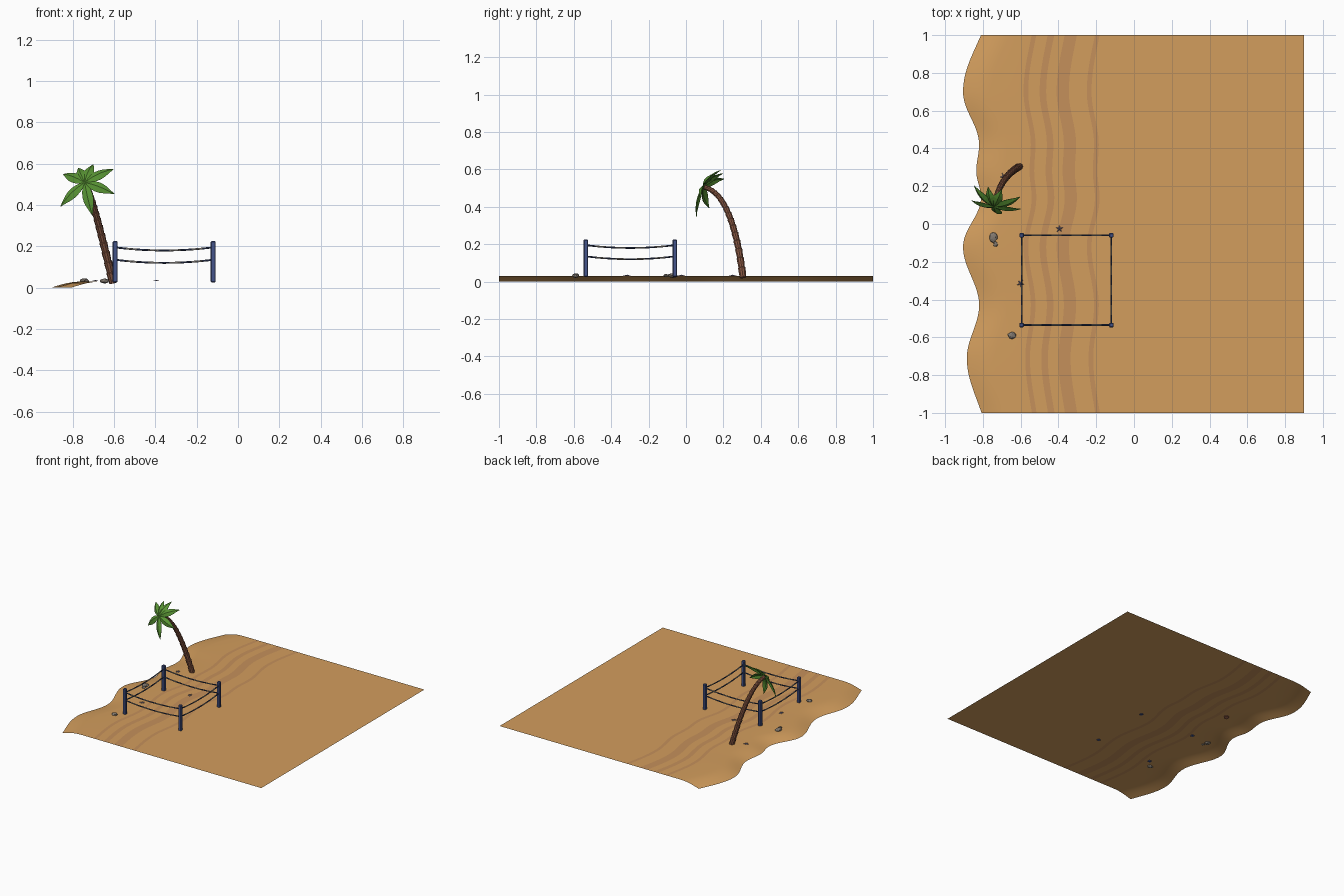
import bpy, bmesh, math, random
from mathutils import Vector

if "Cube" in bpy.data.objects:
    bpy.data.objects.remove(bpy.data.objects["Cube"])

random.seed(4)
GROUND = 0.03


def material(name, rgb):
    m = bpy.data.materials.new(name)
    m.diffuse_color = (*rgb, 1)
    m.use_nodes = True
    m.node_tree.nodes["Principled BSDF"].inputs["Base Color"].default_value = m.diffuse_color
    return m


SAND = material("sand", (0.65, 0.34, 0.11))
RIPPLE = material("ripple_sand", (0.56, 0.28, 0.105))
BLUE = material("post_blue", (0.06, 0.09, 0.26))
NAVY = material("rope_navy", (0.03, 0.045, 0.11))
TAN = material("rope_grey", (0.28, 0.26, 0.24))
BARK = material("bark", (0.24, 0.095, 0.055))
LEAF = material("leaf_green", (0.10, 0.30, 0.035))
STONE = material("stone", (0.22, 0.19, 0.16))
STAR = material("starfish", (0.24, 0.2, 0.3))


def finish(name, bm, mats, smooth=None):
    me = bpy.data.meshes.new(name)
    bm.to_mesh(me)
    bm.free()
    ob = bpy.data.objects.new(name, me)
    bpy.context.collection.objects.link(ob)
    for m in mats:
        me.materials.append(m)
    if smooth:
        bpy.ops.object.select_all(action='DESELECT')
        ob.select_set(True)
        bpy.context.view_layer.objects.active = ob
        bpy.ops.object.shade_smooth_by_angle(angle=math.radians(smooth))
    return ob


def tube(name, pts, radii, sides, mats, smooth, dash=0):
    bm = bmesh.new()
    rings = []
    for i, p in enumerate(pts):
        tan = (pts[min(i + 1, len(pts) - 1)] - pts[max(i - 1, 0)]).normalized()
        q = Vector((0, 0, 1)).rotation_difference(tan)
        ang = [2 * math.pi * k / sides for k in range(sides)]
        rings.append([bm.verts.new(p + q @ Vector((math.cos(a), math.sin(a), 0)) * radii[i]) for a in ang])
    for i in range(len(rings) - 1):
        for k in range(sides):
            n = (k + 1) % sides
            f = bm.faces.new((rings[i][k], rings[i][n], rings[i + 1][n], rings[i + 1][k]))
            f.material_index = (i // dash) % 2 if dash else 0
    bm.faces.new(rings[0][::-1])
    bm.faces.new(rings[-1])
    return finish(name, bm, mats, smooth)


# Shoreline: cosine blend between the bays and points of the wavy edge
SHORE = [(-1.15, -.78), (-.71, -.885), (-.43, -.82), (-.12, -.905), (.14, -.81),
         (.28, -.835), (.42, -.82), (.70, -.905), (1.2, -.76)]


def shore(y):
    for (y0, x0), (y1, x1) in zip(SHORE, SHORE[1:]):
        if y0 <= y <= y1:
            return x0 + (x1 - x0) * (1 - math.cos(math.pi * (y - y0) / (y1 - y0))) / 2


# Sand sheet: sloping shore, then flat with wavy ripple bands
ripples = [(-.56, -.535), (-.475, -.44), (-.385, -.32), (-.225, -.20)]
slope = [0, .02, .045, .075, .11, .15]
bands = [x for r in ripples for x in r]
bm = bmesh.new()
rows = []
for j in range(101):
    y = -1 + j * 0.02
    e = shore(y)
    row = [(e + d, GROUND * math.sin(d / .15 * math.pi / 2)) for d in slope]
    row += [(b + 0.45 * (e + 0.85), GROUND) for b in bands] + [(.3, GROUND), (.9, GROUND)]
    rows.append([bm.verts.new((x, y, z)) for x, z in row])
for a, b in zip(rows, rows[1:]):
    for i in range(len(a) - 1):
        f = bm.faces.new((a[i], a[i + 1], b[i + 1], b[i]))
        k = i - len(slope)
        f.material_index = 1 if 0 <= k < len(bands) and k % 2 == 0 else 0
finish("sand_ground", bm, [SAND, RIPPLE], 40)

# Four corner posts
corners = [(-.595, -.535), (-.12, -.535), (-.12, -.06), (-.595, -.06)]
for n, (x, y) in enumerate(corners):
    bm = bmesh.new()
    bmesh.ops.create_cube(bm, size=1)
    for v in bm.verts:
        v.co = (x + v.co.x * .024, y + v.co.y * .024, .125 + v.co.z * .2)
    bmesh.ops.bevel(bm, geom=bm.edges[:], offset=.004, segments=1, affect='EDGES')
    finish(f"post_{n + 1}", bm, [BLUE])

# Two sagging ropes on each side
for n in range(4):
    a, b = corners[n], corners[(n + 1) % 4]
    for label, z in (("upper", .195), ("lower", .135)):
        pts = []
        for i in range(19):
            t = i / 18
            pts.append(Vector((a[0] + (b[0] - a[0]) * t, a[1] + (b[1] - a[1]) * t, z - .06 * t * (1 - t))))
        tube(f"{label}_rope_{n + 1}", pts, [.0045] * 19, 8, [NAVY, TAN], 50, 2)

# Leaning palm trunk made of flared segments
P0, P1, P2 = Vector((-.605, .305, .022)), Vector((-.71, .25, .47)), Vector((-.74, .098, .505))
pts, radii = [], []
SEG = 16
for i in range(SEG):
    for t, flare in ((i / SEG, .9), ((i + .93) / SEG, 1.08)):
        pts.append(P0 * (1 - t) ** 2 + P1 * 2 * t * (1 - t) + P2 * t * t)
        radii.append((.020 - .007 * t) * flare)
tube("palm_trunk", pts, radii, 10, [BARK], 35)

# Palm crown: folded leaves fanned around the trunk end and bent backwards
axis = Vector((-.25, -.85, .45)).normalized()
right = (Vector((1, 0, 0)) - axis * axis.x).normalized()
up = axis.cross(right)
widths = [.004, .016, .023, .026, .025, .019, .010, .001]
leaves = [(32, .155), (76, .125), (112, .12), (144, .15), (213, .16), (279, .16), (338, .145)]
for n, (deg, length) in enumerate(leaves):
    a = math.radians(deg)
    d = right * math.cos(a) + up * math.sin(a)
    side = axis.cross(d)
    bm = bmesh.new()
    prev = None
    for i, w in enumerate(widths):
        s = i / (len(widths) - 1)
        c = P2 + d * length * s + axis * (.008 + .025 * s - .075 * s * s)
        fold = axis * w * .45
        cur = [bm.verts.new(p) for p in (c - side * w - fold, c, c + side * w - fold)]
        if prev:
            for k in (0, 1):
                bm.faces.new((prev[k], cur[k], cur[k + 1], prev[k + 1]))
        prev = cur
    leaf = finish(f"palm_leaf_{n + 1}", bm, [LEAF])
    sol = leaf.modifiers.new("thickness", 'SOLIDIFY')
    sol.thickness = .003

# Stones
for n, (x, y, sx, sy, h) in enumerate([(-.745, -.07, .022, .028, .013), (-.733, -.107, .012, .015, .008),
                                       (-.645, -.59, .023, .019, .013)]):
    bm = bmesh.new()
    bmesh.ops.create_icosphere(bm, subdivisions=2, radius=1)
    for v in bm.verts:
        k = random.uniform(.88, 1.08)
        v.co = (x + v.co.x * sx * k, y + v.co.y * sy * k, GROUND + .002 + v.co.z * h * k)
    finish(f"stone_{n + 1}", bm, [STONE])

# Starfish
for n, (x, y, turn) in enumerate([(-.395, -.025, .3), (-.6, -.315, 1.0), (-.69, .25, .7)]):
    bm = bmesh.new()
    top = bm.verts.new((x, y, GROUND + .007))
    rim = []
    for k in range(10):
        r = .007 if k % 2 else .022
        a = turn + k * math.pi / 5
        rim.append(bm.verts.new((x + r * math.cos(a), y + r * math.sin(a), GROUND + .001)))
    for k in range(10):
        bm.faces.new((top, rim[k], rim[(k + 1) % 10]))
    bm.faces.new(rim[::-1])
    finish(f"starfish_{n + 1}", bm, [STAR])
